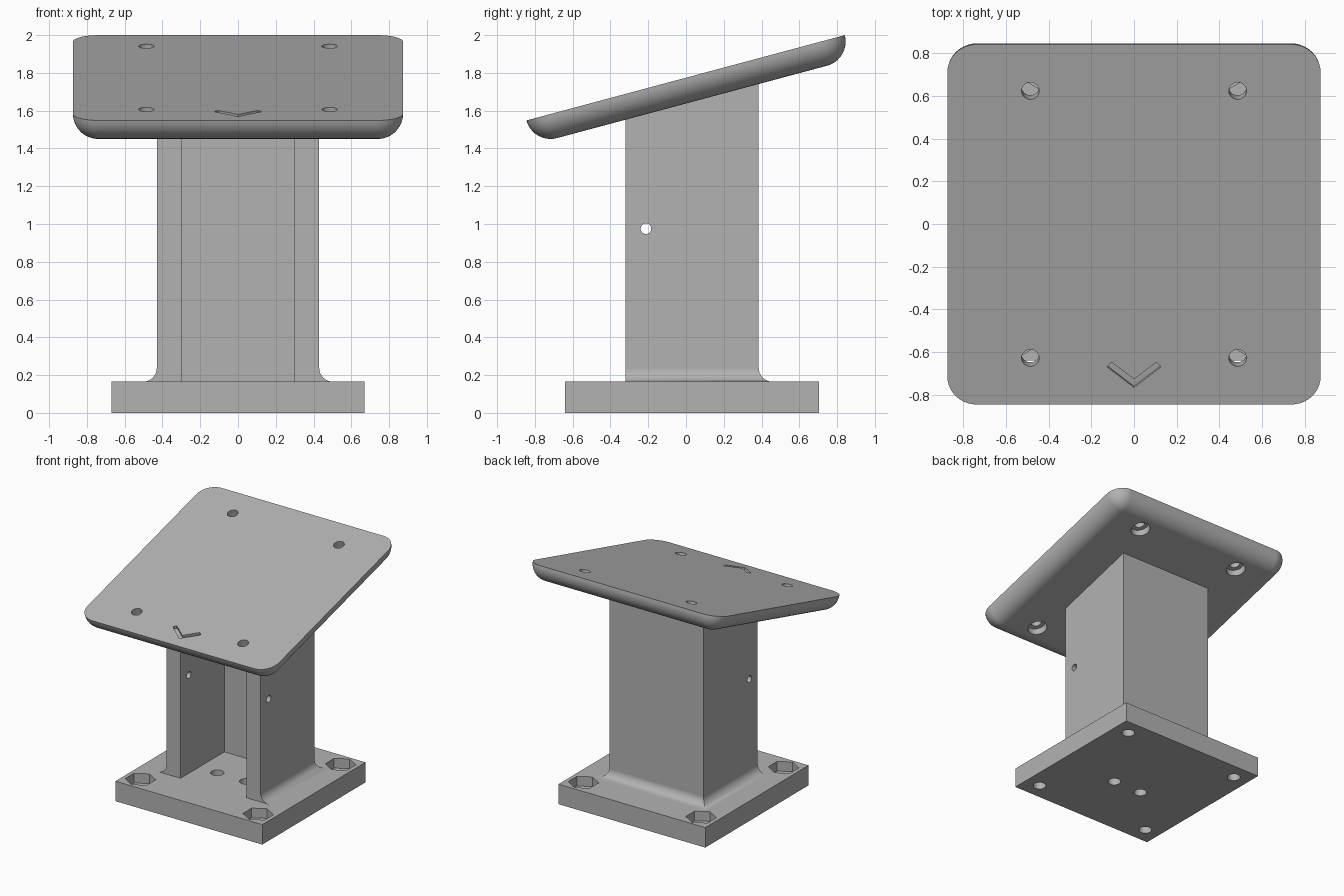
import bpy, math
from mathutils import Vector, Matrix

if "Cube" in bpy.data.objects:
    bpy.data.objects.remove(bpy.data.objects["Cube"])

grey = bpy.data.materials.new("plain grey")
grey.use_nodes = True
colour = (0.45, 0.45, 0.45, 1)
grey.diffuse_color = colour
grey.node_tree.nodes["Principled BSDF"].inputs["Base Color"].default_value = colour

BASE_TOP = 0.165
THICK = 0.132
TILT = math.radians(15)
PLATE = Matrix.Translation((0, -0.002, 1.774)) @ Matrix.Rotation(TILT, 4, 'X')


def loft(name, rings, matrix=Matrix()):
    """Closed solid through a stack of equal-length rings."""
    n = len(rings[0])
    verts = [matrix @ Vector(p) for ring in rings for p in ring]
    faces = [list(range(n)), list(range(len(verts) - n, len(verts)))]
    for k in range(len(rings) - 1):
        for i in range(n):
            j = (i + 1) % n
            faces.append([k * n + i, k * n + j, (k + 1) * n + j, (k + 1) * n + i])
    mesh = bpy.data.meshes.new(name)
    mesh.from_pydata(verts, [], faces)
    mesh.materials.append(grey)
    obj = bpy.data.objects.new(name, mesh)
    bpy.context.collection.objects.link(obj)
    activate(obj)
    bpy.ops.object.mode_set(mode='EDIT')
    bpy.ops.mesh.select_all(action='SELECT')
    bpy.ops.mesh.normals_make_consistent(inside=False)
    bpy.ops.object.mode_set(mode='OBJECT')
    return obj


def activate(obj):
    bpy.ops.object.select_all(action='DESELECT')
    obj.select_set(True)
    bpy.context.view_layer.objects.active = obj


def prism(outline, z0, z1, matrix=Matrix()):
    return loft("cutter", [[(x, y, z) for x, y in outline] for z in (z0, z1)], matrix)


def circle(x, y, r, n=32, start=0.0):
    return [(x + r * math.cos(start + math.tau * i / n),
             y + r * math.sin(start + math.tau * i / n)) for i in range(n)]


def cut(obj, cutter):
    cutter.hide_render = True
    mod = obj.modifiers.new("cut", 'BOOLEAN')
    mod.operation = 'DIFFERENCE'
    mod.solver = 'EXACT'
    mod.object = cutter
    activate(obj)
    bpy.ops.object.modifier_apply(modifier=mod.name)
    bpy.data.objects.remove(cutter)


def finish(obj):
    activate(obj)
    bpy.ops.object.shade_smooth_by_angle(angle=math.radians(30))
    mod = obj.modifiers.new("even shading", 'WEIGHTED_NORMAL')
    mod.keep_sharp = True


# Base with nut pockets, corner bolt holes and two centre holes
front, back, half = -0.64, 0.705, 0.67
base = loft("base", [[(-half, front, z), (half, front, z), (half, back, z), (-half, back, z)]
                     for z in (0, BASE_TOP)])
middle = (front + back) / 2
for sx in (-1, 1):
    for sy in (-1, 1):
        x, y = sx * 0.537, middle + sy * 0.537
        cut(base, prism(circle(x, y, 0.05), -0.1, 0.3))
        cut(base, prism(circle(x, y, 0.115, 6, math.radians(30)), 0.085, 0.3))
    cut(base, prism(circle(sx * 0.132, -0.082, 0.05), -0.1, 0.3))
finish(base)


# U-shaped column, flared at the foot, sloped at the top
def channel(flare, height):
    W, w, f, b, B = 0.43 + flare, 0.30, -0.32, 0.25, 0.385 + flare
    outline = [(-W, f), (-W, B), (W, B), (W, f), (w, f), (w, b), (-w, b), (-w, f)]
    return [(x, y, height(y)) for x, y in outline]


def under_plate(y):
    return 1.774 + (y + 0.002) * math.tan(TILT) - THICK / math.cos(TILT) + 0.004


R = 0.072
rings = []
for i in range(9):
    t = math.pi / 2 * (1 - i / 8)
    z = BASE_TOP + R * (1 - math.sin(t))
    rings.append(channel(R * (1 - math.cos(t)), lambda y, z=z: z))
rings.append(channel(0, under_plate))
column = loft("column", rings)
cut(column, prism(circle(0, -0.212, 0.028), -0.6, 0.6,
                  Matrix.Translation((0, 0, 0.975)) @ Matrix.Rotation(math.pi / 2, 4, 'Y')
                  @ Matrix.Rotation(0, 4, 'Z')))
finish(column)


# Tilted plate with a fully rounded underside edge
def plate_ring(inset, z, corner=0.137, hx=0.874, hy=0.8725, steps=10):
    ring = []
    for q, (sx, sy) in enumerate([(1, 1), (-1, 1), (-1, -1), (1, -1)]):
        for i in range(steps + 1):
            a = math.pi / 2 * (q + i / steps)
            ring.append((sx * (hx - corner) + (corner - inset) * math.cos(a),
                         sy * (hy - corner) + (corner - inset) * math.sin(a), z))
    return ring


angles = [math.pi / 2 * i / 10 for i in range(11)]
plate = loft("top_plate", [plate_ring(THICK * (1 - math.cos(a)), -THICK * math.sin(a))
                           for a in angles], PLATE)
for sx in (-1, 1):
    for sy in (-1, 1):
        x, y = sx * 0.485, sy * 0.647
        cut(plate, prism(circle(x, y, 0.041), -0.3, 0.1, PLATE))
        cut(plate, prism(circle(x, y, 0.075), -0.3, -0.075, PLATE))

# Engraved direction mark near the front edge
mark = [(0, -0.79), (0.127, -0.69), (0.105, -0.668), (0, -0.75), (-0.105, -0.668), (-0.127, -0.69)]
cut(plate, prism(mark, -0.025, 0.1, PLATE))
finish(plate)
